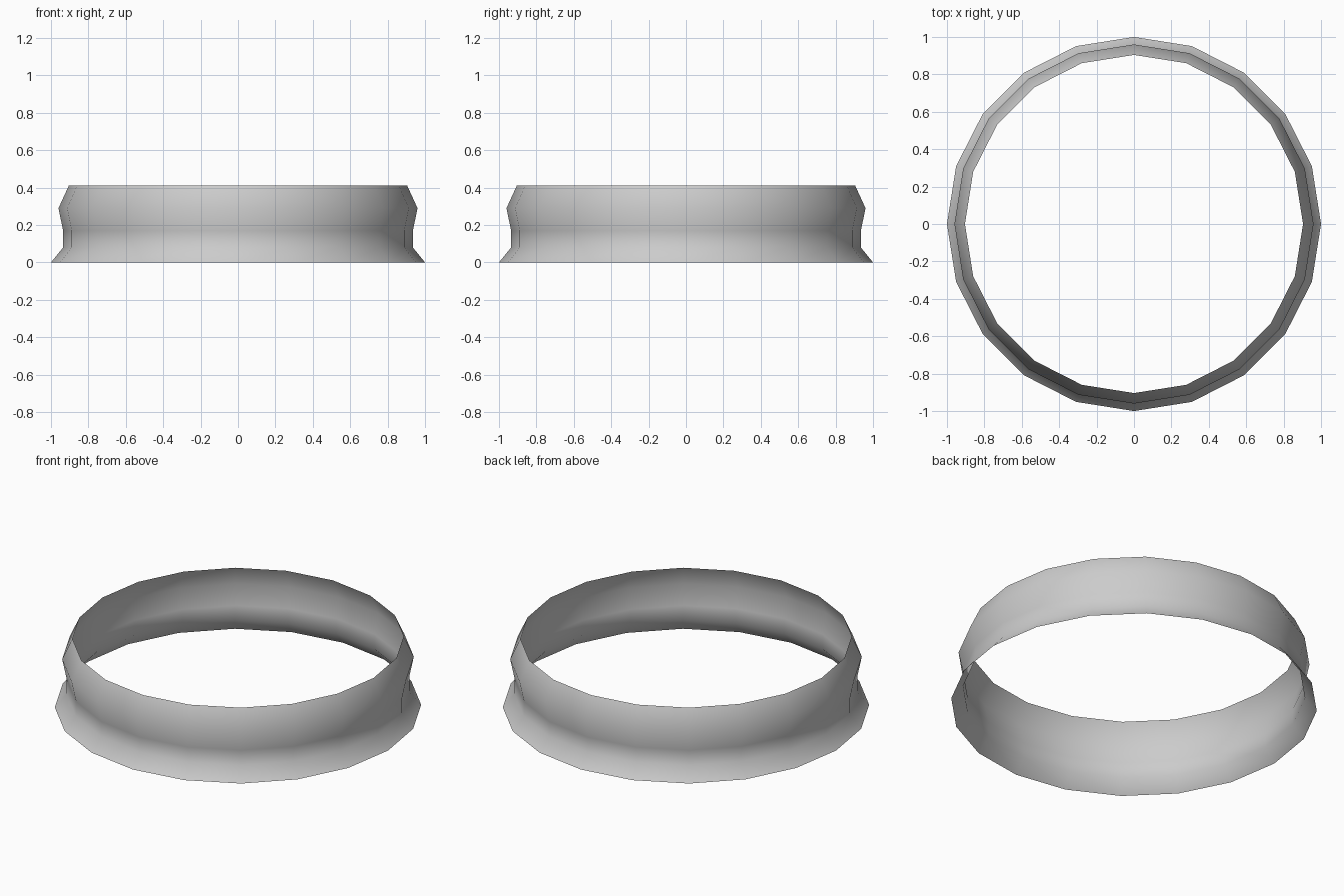
import bpy, bmesh, math

if "Cube" in bpy.data.objects:
    bpy.data.objects.remove(bpy.data.objects["Cube"])

SIDES = 20
# Wall profile from the flared foot to the rim: (radius, height)
PROFILE = [(1.0, 0.0), (0.935, 0.08), (0.935, 0.17), (0.96, 0.29), (0.904, 0.412)]

# Open, single-walled ring made by lathing the profile
bm = bmesh.new()
rings = []
for r, z in PROFILE:
    angles = [2 * math.pi * i / SIDES for i in range(SIDES)]
    rings.append([bm.verts.new((r * math.cos(a), r * math.sin(a), z)) for a in angles])
for low, high in zip(rings, rings[1:]):
    for i in range(SIDES):
        j = (i + 1) % SIDES
        face = bm.faces.new((low[i], low[j], high[j], high[i]))
        face.smooth = True

mesh = bpy.data.meshes.new("ring_band")
bm.to_mesh(mesh)
bm.free()
ring = bpy.data.objects.new("ring_band", mesh)
bpy.context.collection.objects.link(ring)
